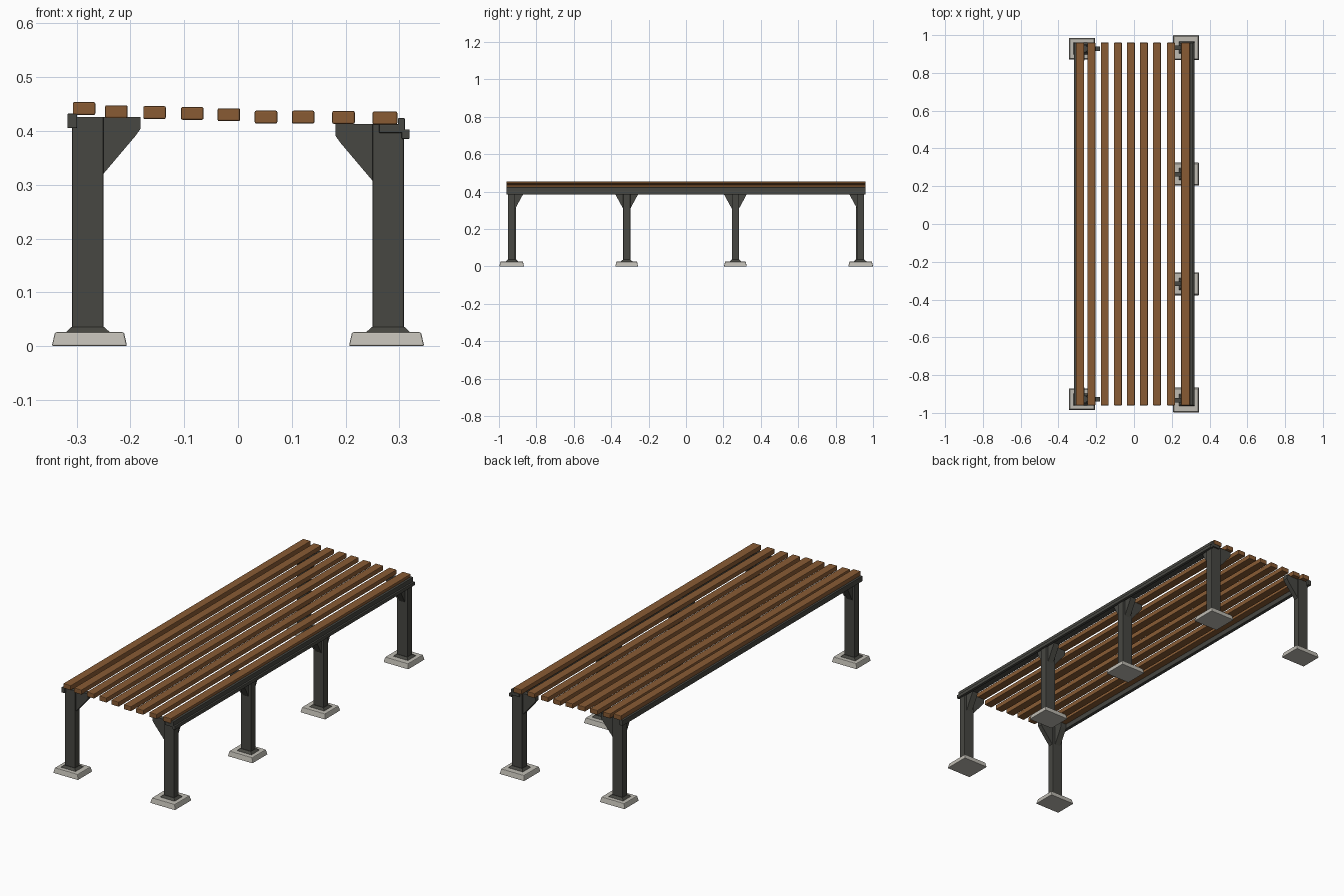
import bpy, bmesh
from mathutils import Vector

if "Cube" in bpy.data.objects:
    bpy.data.objects.remove(bpy.data.objects["Cube"])


def material(name, rgb):
    m = bpy.data.materials.new(name)
    m.diffuse_color = (*rgb, 1)
    m.use_nodes = True
    m.node_tree.nodes["Principled BSDF"].inputs["Base Color"].default_value = m.diffuse_color
    return m


WOOD = material("brown wood", (0.25, 0.105, 0.034))
METAL = material("dark metal", (0.063, 0.063, 0.054))
STONE = material("pale concrete", (0.52, 0.50, 0.45))


def finish(name, bm, mat, bevel=0.0):
    bmesh.ops.recalc_face_normals(bm, faces=bm.faces[:])
    if bevel:
        bmesh.ops.bevel(bm, geom=bm.edges[:], offset=bevel, segments=2,
                        profile=0.5, affect='EDGES')
    me = bpy.data.meshes.new(name)
    bm.to_mesh(me)
    bm.free()
    me.materials.append(mat)
    ob = bpy.data.objects.new(name, me)
    bpy.context.collection.objects.link(ob)
    return ob


def box(name, x, y, z, mat, bevel=0.0, taper=0.0):
    """Box from (min, max) ranges; taper pulls the top face inwards."""
    bm = bmesh.new()
    lower = [bm.verts.new((a, b, z[0])) for a, b in
             ((x[0], y[0]), (x[1], y[0]), (x[1], y[1]), (x[0], y[1]))]
    t = taper
    upper = [bm.verts.new((a, b, z[1])) for a, b in
             ((x[0] + t, y[0] + t), (x[1] - t, y[0] + t),
              (x[1] - t, y[1] - t), (x[0] + t, y[1] - t))]
    bm.faces.new(lower)
    bm.faces.new(upper)
    for i in range(4):
        j = (i + 1) % 4
        bm.faces.new((lower[i], lower[j], upper[j], upper[i]))
    return finish(name, bm, mat, bevel)


def plate(name, points, thickness, mat):
    """Extrude a flat outline by a thickness vector."""
    bm = bmesh.new()
    face = bm.faces.new([bm.verts.new(p) for p in points])
    new = bmesh.ops.extrude_face_region(bm, geom=[face])["geom"]
    verts = [v for v in new if isinstance(v, bmesh.types.BMVert)]
    bmesh.ops.translate(bm, verts=verts, vec=Vector(thickness))
    return finish(name, bm, mat)


# seat slats, gently sloping down to the right
slats = [(-0.286, 0.4415), (-0.226, 0.4355), (-0.155, 0.434),
         (-0.085, 0.4325), (-0.017, 0.430), (0.052, 0.4255),
         (0.121, 0.4255), (0.196, 0.425), (0.273, 0.424)]
for i, (cx, cz) in enumerate(slats):
    hw = 0.023 if i == 8 else 0.021
    box(f"slat_{i + 1}", (cx - hw, cx + hw), (-0.96, 0.96),
        (cz - 0.012, cz + 0.012), WOOD, 0.003)

# side rails
box("left_rail", (-0.317, -0.299), (-0.96, 0.96), (0.405, 0.432), METAL, 0.002)
box("right_rail", (0.262, 0.310), (-0.96, 0.96), (0.396, 0.412), METAL, 0.002)
box("right_rail_edge", (0.297, 0.310), (-0.96, 0.96), (0.400, 0.424), METAL, 0.002)
box("right_rail_lip", (0.304, 0.319), (-0.96, 0.96), (0.385, 0.403), METAL, 0.002)


def leg(name, side, y, top, foot_half_y):
    cx = side * 0.279
    # foot and flared base collar
    fx = side * 0.276
    box(name + "_foot", (fx - 0.07, fx + 0.07),
        (y - foot_half_y, y + foot_half_y), (0, 0.026), STONE, 0.003, 0.006)
    box(name + "_collar", (cx - 0.043, cx + 0.043), (y - 0.034, y + 0.034),
        (0.024, 0.036), METAL, 0, 0.013)
    # post
    box(name + "_post", (cx - 0.029, cx + 0.029), (y - 0.019, y + 0.019),
        (0.026, top), METAL, 0.002)
    # bracket reaching under the seat
    inner = cx - side * 0.027
    tip = side * 0.181
    plate(name + "_seat_bracket",
          [(inner, y - 0.012, top), (tip, y - 0.012, top),
           (tip, y - 0.012, top - 0.022), (tip + side * 0.01, y - 0.012, top - 0.036),
           (inner, y - 0.012, top - 0.108)], (0, 0.024, 0), METAL)
    # brackets running along the rail, inwards only at the ends
    for d in (-1, 1):
        if abs(y) > 0.5 and d * y > 0:
            continue
        ya, yb = y + d * 0.017, y + d * 0.062
        plate(name + "_rail_bracket",
              [(cx - 0.016, ya, top), (cx - 0.016, yb, top),
               (cx - 0.016, yb, top - 0.025), (cx - 0.016, ya, top - 0.108)],
              (0.032, 0, 0), METAL)


# two legs on the left, four on the right
for tag, y in (("front", -0.928), ("back", 0.928)):
    leg("left_" + tag + "_leg", -1, y, 0.426, 0.058)
for tag, y, h in (("front", -0.932, 0.066), ("mid_front", -0.317, 0.061),
                  ("mid_back", 0.264, 0.061), ("back", 0.934, 0.066)):
    leg("right_" + tag + "_leg", 1, y, 0.413, h)
